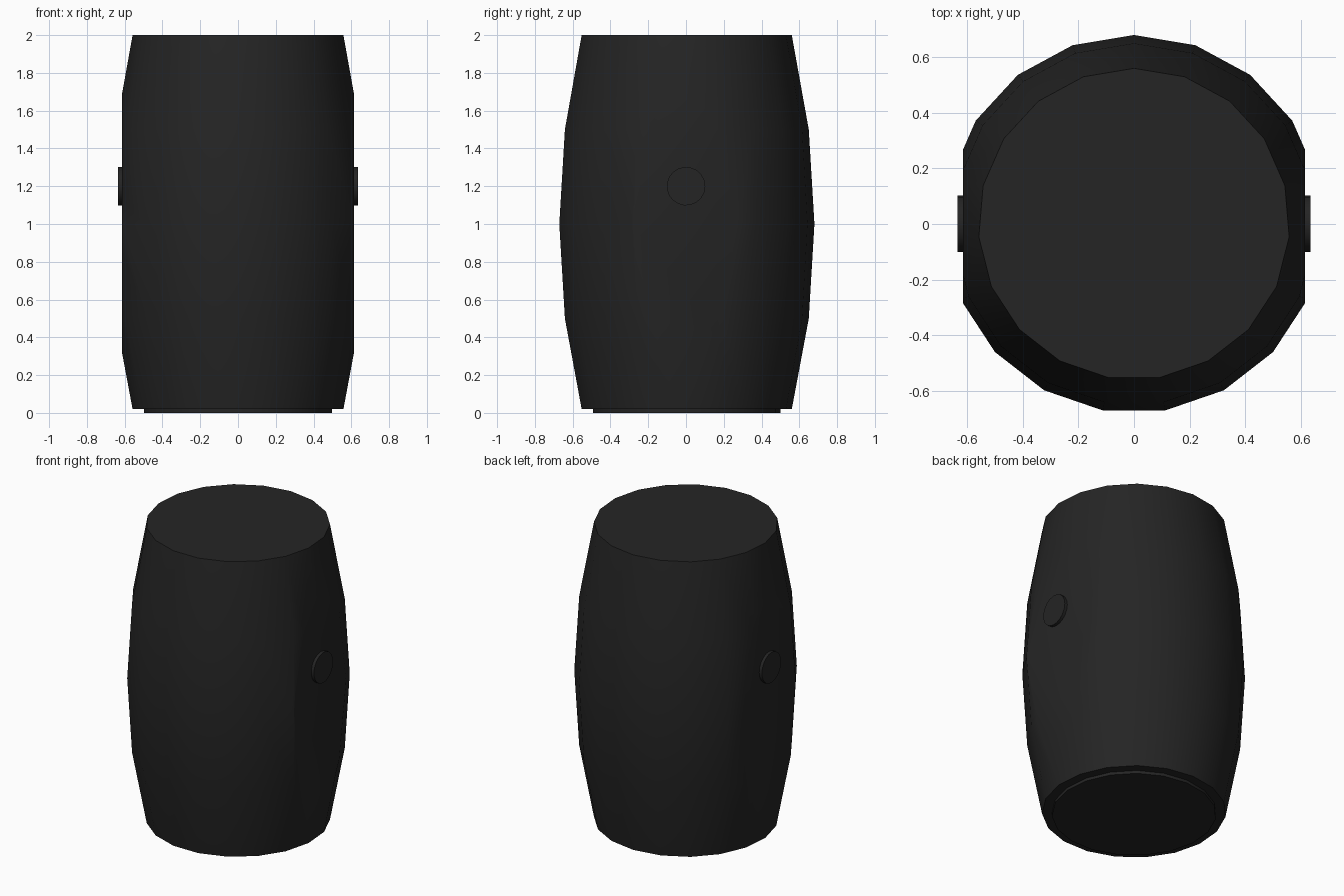
import bpy
import bmesh
import math
from mathutils import Vector

SIDES = 19
FLAT = 0.615

cube = bpy.data.objects.get("Cube")
if cube:
    bpy.data.objects.remove(cube, do_unlink=True)

# Single dark finish
black = bpy.data.materials.new("matte_black")
black.use_nodes = True
colour = (0.018, 0.018, 0.018, 1)
black.diffuse_color = colour
black.node_tree.nodes["Principled BSDF"].inputs["Base Color"].default_value = colour


def turned(name, profile, cut=None):
    """Revolve (radius, height) pairs around z, cap the ends, optionally cut side flats."""
    bm = bmesh.new()
    rings = []
    for r, z in profile:
        angles = [math.tau * i / SIDES for i in range(SIDES)]
        rings.append([bm.verts.new((-r * math.sin(a), r * math.cos(a), z)) for a in angles])
    for low, high in zip(rings, rings[1:]):
        for i in range(SIDES):
            j = (i + 1) % SIDES
            bm.faces.new((low[i], low[j], high[j], high[i]))
    bm.faces.new(rings[0][::-1])
    bm.faces.new(rings[-1])
    if cut:
        for side in (-1, 1):
            bmesh.ops.bisect_plane(bm, geom=bm.verts[:] + bm.edges[:] + bm.faces[:],
                                   plane_co=Vector((side * cut, 0, 0)),
                                   plane_no=Vector((side, 0, 0)), clear_outer=True)
            rim = [e for e in bm.edges if e.is_boundary]
            bmesh.ops.contextual_create(bm, geom=rim)
    bmesh.ops.recalc_face_normals(bm, faces=bm.faces[:])
    mesh = bpy.data.meshes.new(name)
    bm.to_mesh(mesh)
    bm.free()
    mesh.materials.append(black)
    obj = bpy.data.objects.new(name, mesh)
    bpy.context.collection.objects.link(obj)
    bpy.ops.object.select_all(action="DESELECT")
    obj.select_set(True)
    bpy.context.view_layer.objects.active = obj
    bpy.ops.object.shade_smooth_by_angle(angle=math.radians(30))
    return obj


# Bulging body with two flattened sides
turned("barrel_body", [(0.56, 0.02), (0.65, 0.5), (0.68, 1.0), (0.65, 1.5), (0.56, 2.0)], FLAT)

# Thin foot under the body
turned("base_disc", [(0.5, 0.0), (0.5, 0.03)])

# Round button on each flat side
for side, label in ((1, "left"), (-1, "right")):
    button = turned(label + "_button", [(0.102, -0.02), (0.102, 0.02)])
    button.rotation_euler = (0, side * math.pi / 2, 0)
    button.location = (side * FLAT, 0, 1.2)
